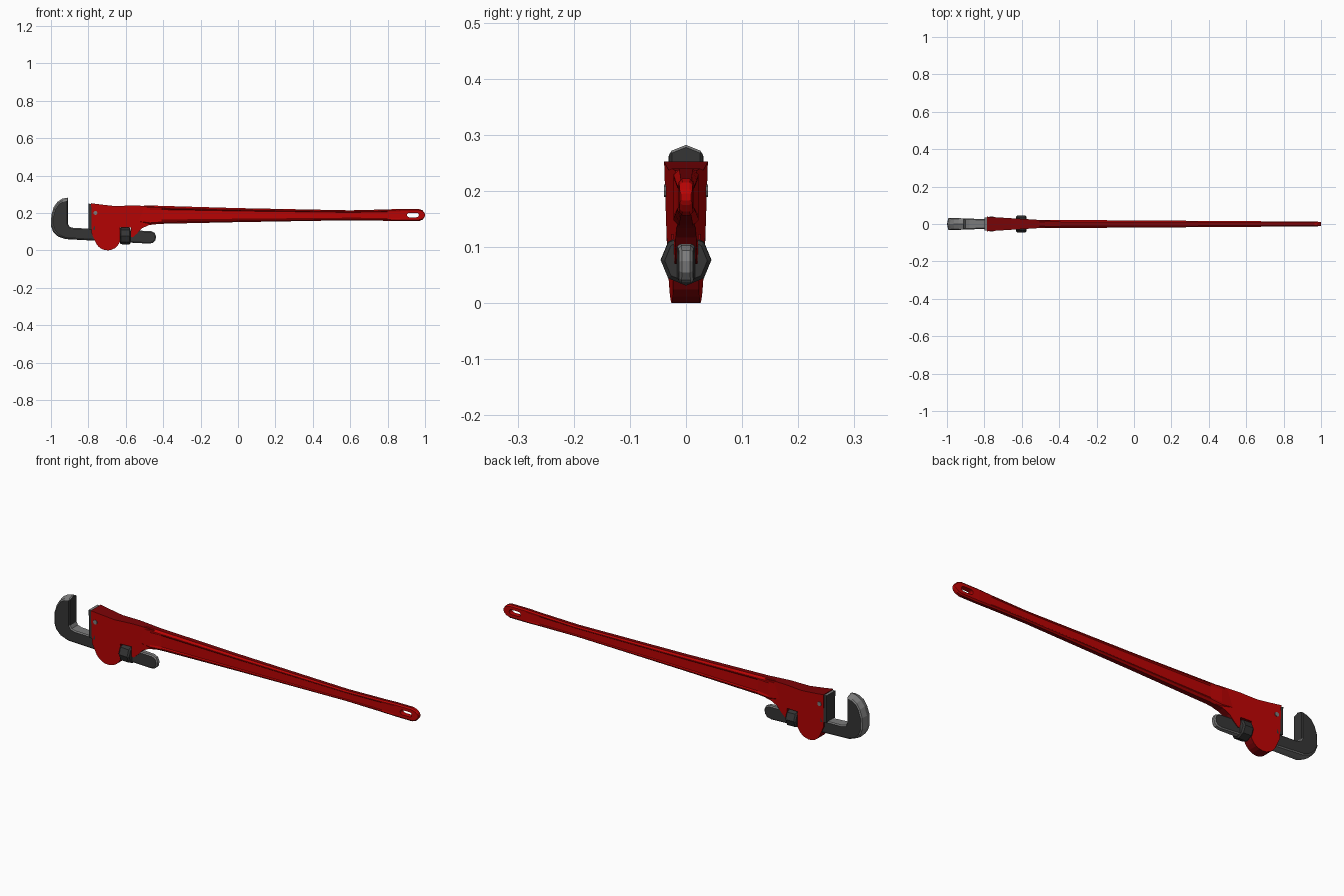
import bpy, bmesh, math
from mathutils import Vector

if "Cube" in bpy.data.objects:
    bpy.data.objects.remove(bpy.data.objects["Cube"])


def material(name, col):
    m = bpy.data.materials.new(name)
    m.diffuse_color = (*col, 1)
    m.use_nodes = True
    m.node_tree.nodes["Principled BSDF"].inputs["Base Color"].default_value = m.diffuse_color
    return m


RED = material("red_paint", (0.48, 0.001, 0.001))
DARK_RED = material("dark_red_edge", (0.2, 0.001, 0.002))
DARK = material("dark_steel", (0.035, 0.035, 0.035))
STEEL = material("light_steel", (0.2, 0.2, 0.2))


def loft(name, loops, mat, caps=True):
    """Bridge equal-length point loops and close both ends."""
    bm = bmesh.new()
    rings = [[bm.verts.new(p) for p in loop] for loop in loops]
    n = len(rings[0])
    for a, b in zip(rings, rings[1:]):
        for i in range(n):
            j = (i + 1) % n
            bm.faces.new((a[i], a[j], b[j], b[i]))
    if caps:
        bm.faces.new(rings[0][::-1])
        bm.faces.new(rings[-1])
    bmesh.ops.recalc_face_normals(bm, faces=bm.faces)
    me = bpy.data.meshes.new(name)
    bm.to_mesh(me)
    bm.free()
    me.materials.append(mat)
    ob = bpy.data.objects.new(name, me)
    bpy.context.collection.objects.link(ob)
    return ob


def slab(name, profile, width, mat):
    """Extrude an xz profile to both sides; width(x, z) is the half thickness."""
    return loft(name, [[(x, s * width(x, z), z) for x, z in profile] for s in (-1, 1)], mat)


def bevel(ob, w, angle=50):
    m = ob.modifiers.new("bevel", 'BEVEL')
    m.width, m.segments, m.limit_method = w, 1, 'ANGLE'
    m.angle_limit = math.radians(angle)


def paint(ob, mat, rule):
    """Give a second colour to the faces that match a rule."""
    ob.data.materials.append(mat)
    for f in ob.data.polygons:
        if rule(f.normal, f.center):
            f.material_index = 1


def arc(cx, cz, r, a0, a1, n):
    return [(cx + r * math.cos(math.radians(a0 + (a1 - a0) * i / n)),
             cz + r * math.sin(math.radians(a0 + (a1 - a0) * i / n))) for i in range(n + 1)]


# Head: flat tapered casting with round housing and open nut notch
head = [(-0.785, 0.252), (-0.73, 0.245), (-0.66, 0.237), (-0.56, 0.24), (-0.45, 0.236),
        (-0.44, 0.141), (-0.48, 0.134), (-0.515, 0.117), (-0.54, 0.09), (-0.562, 0.07),
        (-0.572, 0.072), (-0.573, 0.122), (-0.632, 0.122)]
head += arc(-0.697, 0.07, 0.07, -10, -150, 9) + [(-0.782, 0.09)]
body = slab("head", head, lambda x, z: 0.039 - 0.06 * (x + 0.785) + 0.032 * (z - 0.252), RED)
paint(body, DARK_RED, lambda n, c: abs(n.y) < 0.5)

# Handle: tapered I-section with recessed sides and a rounded end
# station: x, top, bottom, half width, recess fraction
stations = [(-0.56, 0.236, 0.15, 0.020, 1.0), (-0.47, 0.24, 0.137, 0.022, 1.0),
            (-0.41, 0.238, 0.142, 0.022, 0.75), (0.0, 0.226, 0.151, 0.019, 0.75),
            (0.6, 0.214, 0.161, 0.0155, 0.75), (0.8, 0.219, 0.158, 0.0135, 0.8),
            (0.87, 0.222, 0.156, 0.013, 1.0), (0.965, 0.222, 0.156, 0.0125, 1.0),
            (0.985, 0.215, 0.163, 0.012, 1.0), (0.996, 0.203, 0.175, 0.011, 1.0),
            (1.0, 0.195, 0.183, 0.009, 1.0)]


def section(x, t, b, w, d):
    h = t - b
    half = [(0.55 * w, t), (w, t - 0.1 * h), (w, t - 0.15 * h), (d * w, t - 0.21 * h),
            (d * w, b + 0.21 * h), (w, b + 0.15 * h), (w, b + 0.1 * h), (0.55 * w, b)]
    return [(x, y, z) for y, z in half] + [(x, -y, z) for y, z in reversed(half)]


handle = loft("handle", [section(*s) for s in stations], RED)
paint(handle, DARK_RED, lambda n, c: abs(n.z) > 0.9 and c.x < 0.96)

# Hanging slot cut through the handle end
slot = arc(0.955, 0.189, 0.012, -90, 90, 6) + arc(0.915, 0.189, 0.012, 90, 270, 6)
cutter = slab("slot_cutter", slot, lambda x, z: 0.05, RED)
cutter.hide_render = True
mod = handle.modifiers.new("slot", 'BOOLEAN')
mod.object, mod.operation, mod.solver = cutter, 'DIFFERENCE', 'EXACT'
bpy.context.view_layer.objects.active = handle
bpy.ops.object.modifier_apply(modifier="slot")
bpy.data.objects.remove(cutter)

# Hook jaw and shank: one profile with a ridge along the hook's back
# point: x, z, ridge inset at the sides
hook = [(-0.908, 0.283, 0.012), (-0.94, 0.276, 0.012), (-0.965, 0.26, 0.01), (-0.985, 0.232, 0.01),
        (-0.998, 0.19, 0.008), (-1.0, 0.13, 0.008), (-0.988, 0.098, 0.008),
        (-0.962, 0.074, 0.006), (-0.92, 0.06, 0.003), (-0.475, 0.036, 0),
        (-0.453, 0.041, 0), (-0.441, 0.055, 0), (-0.438, 0.075, 0), (-0.446, 0.094, 0),
        (-0.465, 0.103, 0), (-0.88, 0.12, 0), (-0.9, 0.126, 0), (-0.908, 0.14, 0)]
loops = []
for s in (-1, 0, 1):
    loop = []
    for x, z, inset in hook:
        p = Vector((x, 0, z))
        if s:
            p += (Vector((-0.908, 0, 0.15)) - p).normalized() * inset
        p.y = s * (0.0335 - 0.038 * (x + 1.0))
        loop.append(p)
    loops.append(loop)
jaw = loft("hook_jaw", loops, DARK)
# Bright rim all round, dark sides and dark biting face
paint(jaw, STEEL, lambda n, c: abs(n.y) < 0.8 and not (n.x > 0.9 and c.x < -0.85))
bevel(jaw, 0.005, 60)

# Heel jaw plate set in the front of the head
heel = slab("heel_jaw", [(-0.8, 0.25), (-0.765, 0.246), (-0.765, 0.11), (-0.798, 0.113)],
            lambda x, z: 0.034, DARK)
paint(heel, STEEL, lambda n, c: n.z > 0.7)

# Adjusting nut: octagonal collar around the shank
nut = []
for x, r in ((-0.632, 0.038), (-0.625, 0.045), (-0.581, 0.045), (-0.574, 0.038)):
    nut.append([(x, r * math.cos(i * math.pi / 4),
                 0.077 - 0.04 * (x + 0.603) + r * math.sin(i * math.pi / 4)) for i in range(8)])
loft("adjusting_nut", nut, DARK)

# Pin through the head
slab("jaw_pin", arc(-0.762, 0.2, 0.011, 0, 315, 7), lambda x, z: 0.039, STEEL)
